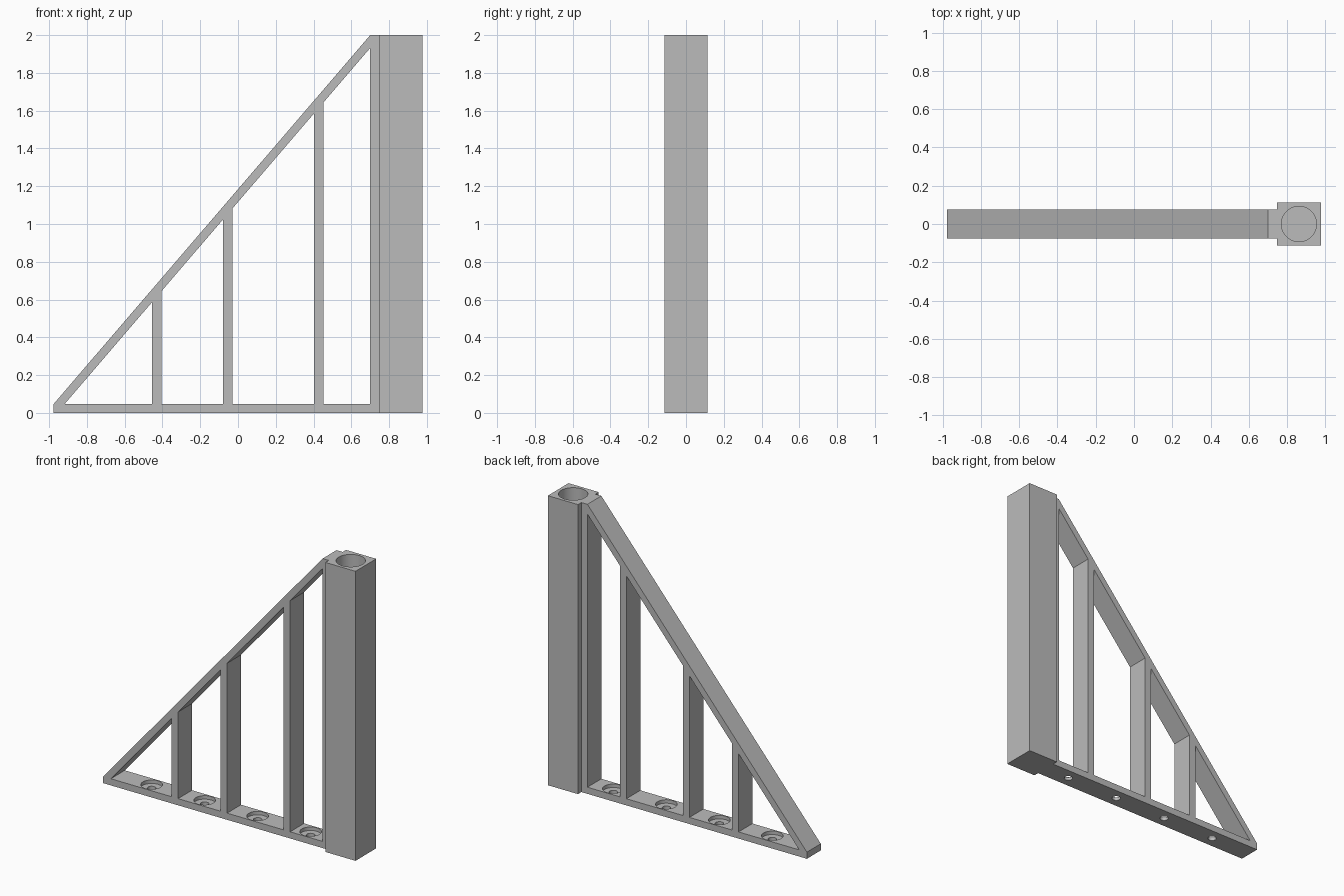
import bpy
import bmesh
from math import radians
from mathutils import Matrix, Vector

cube = bpy.data.objects.get("Cube")
if cube:
    bpy.data.objects.remove(cube, do_unlink=True)

grey = bpy.data.materials.new("plain grey")
grey.use_nodes = True
colour = (0.5, 0.5, 0.5, 1)
grey.diffuse_color = colour
grey.node_tree.nodes["Principled BSDF"].inputs["Base Color"].default_value = colour

# Main dimensions
LEFT, RIGHT, HEIGHT = -0.977, 0.977, 2.0
POST_LEFT, POST_HALF = 0.747, 0.113
FRAME_HALF, BASE, WALL = 0.076, 0.046, 0.7
SLOPE = (HEIGHT - BASE) / (WALL - LEFT)
STRUT = 0.05
STRUTS = [-0.455, -0.08, 0.402]
HOLES = [-0.66, -0.255, 0.15, 0.555]


def make_object(name, bm):
    bmesh.ops.recalc_face_normals(bm, faces=bm.faces[:])
    mesh = bpy.data.meshes.new(name)
    bm.to_mesh(mesh)
    bm.free()
    mesh.materials.append(grey)
    obj = bpy.data.objects.new(name, mesh)
    bpy.context.collection.objects.link(obj)
    return obj


def prism(name, outline, half):
    """Extrude an x-z outline symmetrically along y."""
    bm = bmesh.new()
    face = bm.faces.new([bm.verts.new((x, -half, z)) for x, z in outline])
    new = bmesh.ops.extrude_face_region(bm, geom=[face])["geom"]
    bmesh.ops.translate(bm, vec=Vector((0, 2 * half, 0)),
                        verts=[v for v in new if isinstance(v, bmesh.types.BMVert)])
    return make_object(name, bm)


def cylinder(name, x, radius, bottom, top, sides=48):
    bm = bmesh.new()
    bmesh.ops.create_cone(bm, cap_ends=True, segments=sides, radius1=radius,
                          radius2=radius, depth=top - bottom,
                          matrix=Matrix.Translation((x, 0, (top + bottom) / 2)))
    return make_object(name, bm)


def cut(target, cutters):
    for cutter in cutters:
        cutter.hide_render = True
        mod = target.modifiers.new("cut", "BOOLEAN")
        mod.operation, mod.solver, mod.object = "DIFFERENCE", "EXACT", cutter
        bpy.context.view_layer.objects.active = target
        bpy.ops.object.modifier_apply(modifier=mod.name)
        bpy.data.objects.remove(cutter, do_unlink=True)
    bpy.ops.object.select_all(action="DESELECT")
    target.select_set(True)
    bpy.ops.object.shade_smooth_by_angle(angle=radians(30))


def underside(x):
    """Height of the sloping bar's lower face."""
    return HEIGHT - 0.068 + SLOPE * (x - WALL)


# Triangular frame, with the bays between its struts cut out
frame = prism("triangular_frame",
              [(LEFT, 0), (POST_LEFT, 0), (POST_LEFT, HEIGHT),
               (WALL, HEIGHT), (LEFT, BASE)], FRAME_HALF)
tip = WALL - (underside(WALL) - BASE) / SLOPE
starts = [tip] + [x + STRUT for x in STRUTS]
cutters = []
for a, b in zip(starts, STRUTS + [WALL]):
    outline = [(a, BASE), (b, BASE), (b, underside(b))]
    if a != tip:
        outline.append((a, underside(a)))
    cutters.append(prism("bay_cutter", outline, 0.2))

# Counterbored screw holes along the base
for x in HOLES:
    cutters.append(cylinder("head_cutter", x, 0.068, 0.022, 0.06))
    cutters.append(cylinder("screw_cutter", x, 0.027, -0.05, 0.04, 32))
cut(frame, cutters)

# Square post with a blind round socket from the top
post = prism("square_post", [(POST_LEFT, 0), (RIGHT, 0),
                             (RIGHT, HEIGHT), (POST_LEFT, HEIGHT)], POST_HALF)
cut(post, [cylinder("socket_cutter", (POST_LEFT + RIGHT) / 2, 0.092, 0.05, 2.1, 64)])
